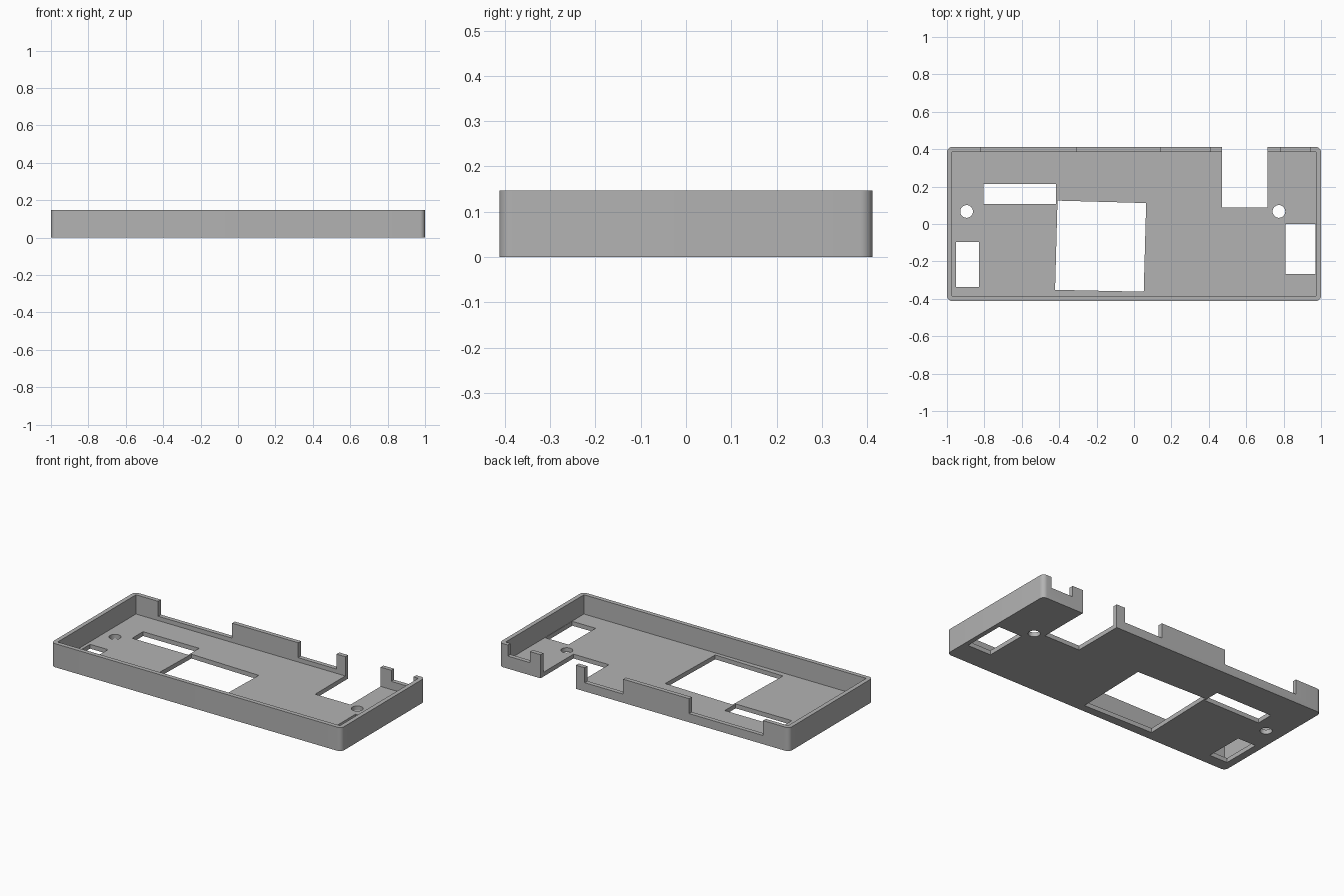
import bpy
import bmesh
import math

if "Cube" in bpy.data.objects:
    bpy.data.objects.remove(bpy.data.objects["Cube"], do_unlink=True)

HALF_X, HALF_Y, HEIGHT = 1.0, 0.412, 0.147
WALL, FLOOR = 0.027, 0.027
IN_X, IN_Y = HALF_X - WALL, HALF_Y - WALL

grey = bpy.data.materials.new("plain grey")
grey.use_nodes = True
colour = (0.45, 0.45, 0.45, 1)
grey.diffuse_color = colour
grey.node_tree.nodes["Principled BSDF"].inputs["Base Color"].default_value = colour


def prism(name, outline, z0, z1, corner=0):
    """Upright prism from a counter-clockwise outline, with optional rounded corners."""
    bm = bmesh.new()
    base = bm.faces.new([bm.verts.new((x, y, z0)) for x, y in outline])
    top = bmesh.ops.extrude_face_region(bm, geom=[base])["geom"]
    bmesh.ops.translate(bm, vec=(0, 0, z1 - z0),
                        verts=[v for v in top if isinstance(v, bmesh.types.BMVert)])
    if corner:
        upright = [e for e in bm.edges if abs(e.verts[0].co.z - e.verts[1].co.z) > 0.01]
        bmesh.ops.bevel(bm, geom=upright, offset=corner, segments=8,
                        profile=0.5, affect='EDGES')
    bmesh.ops.recalc_face_normals(bm, faces=bm.faces)
    mesh = bpy.data.meshes.new(name)
    bm.to_mesh(mesh)
    bm.free()
    mesh.materials.append(grey)
    obj = bpy.data.objects.new(name, mesh)
    bpy.context.collection.objects.link(obj)
    return obj


def rect(x0, x1, y0, y1):
    return [(x0, y0), (x1, y0), (x1, y1), (x0, y1)]


def circle(cx, cy, r, n=32):
    return [(cx + r * math.cos(math.tau * i / n), cy + r * math.sin(math.tau * i / n))
            for i in range(n)]


def cut(target, outline, z0=-0.1, z1=0.3):
    cutter = prism("cutter", outline, z0, z1)
    cutter.hide_render = True
    mod = target.modifiers.new("cut", 'BOOLEAN')
    mod.operation, mod.solver, mod.object = 'DIFFERENCE', 'EXACT', cutter
    bpy.ops.object.modifier_apply(modifier=mod.name)
    bpy.data.objects.remove(cutter, do_unlink=True)


# Tray with rounded outer corners
tray = prism("enclosure_tray", rect(-HALF_X, HALF_X, -HALF_Y, HALF_Y), 0, HEIGHT, 0.028)
bpy.ops.object.select_all(action='DESELECT')
bpy.context.view_layer.objects.active = tray
tray.select_set(True)

# Inner cavity
cut(tray, rect(-IN_X, IN_X, -IN_Y, IN_Y), FLOOR)

# Notches in the back wall
for x0, x1, sill in ((-0.82, -0.31, 0.054), (0.145, 0.41, 0.054), (0.787, 0.94, 0.078)):
    cut(tray, rect(x0, x1, IN_Y - 0.01, HALF_Y + 0.1), sill)

# Floor openings: open slot at the back, then windows
cut(tray, rect(0.47, 0.714, 0.088, HALF_Y + 0.1))
cut(tray, rect(-0.805, -0.418, 0.108, 0.215))
cut(tray, rect(-0.953, -0.83, -0.338, -0.095))
cut(tray, rect(0.81, IN_X - 0.002, -0.267, 0.0))
cut(tray, [(-0.422, -0.352), (0.052, -0.362), (0.065, 0.112), (-0.409, 0.125)])

# Screw holes
for x in (-0.895, 0.775):
    cut(tray, circle(x, 0.067, 0.034))

bpy.ops.object.shade_smooth_by_angle(angle=math.radians(30))
